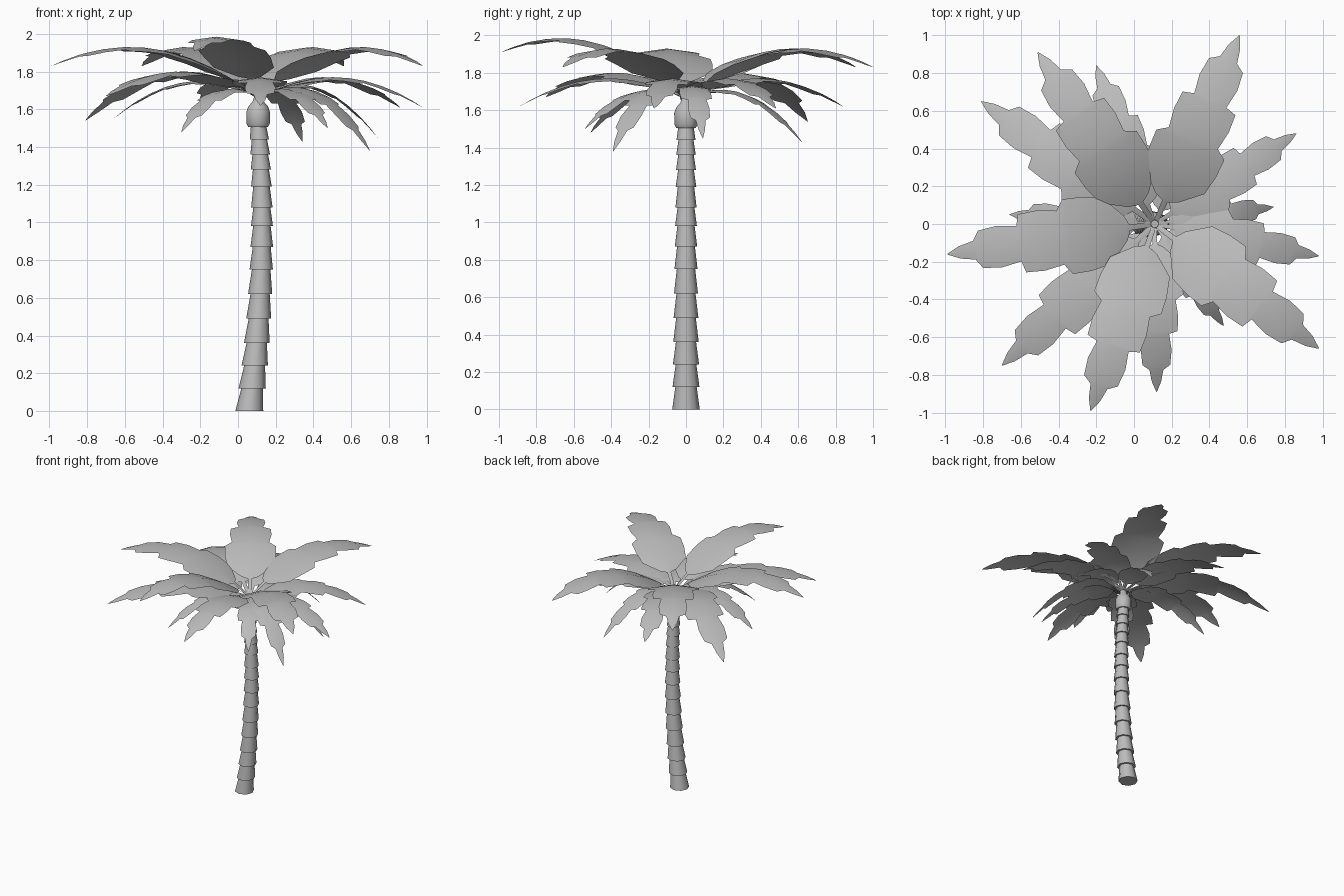
import bpy, bmesh, math
from mathutils import Vector

old = bpy.data.objects.get("Cube")
if old:
    bpy.data.objects.remove(old)

grey = bpy.data.materials.new("plain_grey")
grey.use_nodes = True
grey.diffuse_color = (0.5, 0.5, 0.5, 1)
grey.node_tree.nodes["Principled BSDF"].inputs["Base Color"].default_value = (0.5, 0.5, 0.5, 1)

HUB = Vector((0.11, 0, 1.66))


def finish(name, bm, angle):
    mesh = bpy.data.meshes.new(name)
    bm.to_mesh(mesh)
    bm.free()
    obj = bpy.data.objects.new(name, mesh)
    bpy.context.collection.objects.link(obj)
    mesh.materials.append(grey)
    bpy.ops.object.select_all(action="DESELECT")
    obj.select_set(True)
    bpy.context.view_layer.objects.active = obj
    bpy.ops.object.shade_smooth_by_angle(angle=math.radians(angle))
    return obj


def loft(bm, rings, sides, caps=True):
    """Skin circular rings given as (centre x, z, radius)."""
    loops = []
    for cx, z, r in rings:
        loops.append([bm.verts.new((cx + r * math.cos(math.tau * i / sides),
                                    r * math.sin(math.tau * i / sides), z))
                      for i in range(sides)])
    for lo, hi in zip(loops, loops[1:]):
        for i in range(sides):
            j = (i + 1) % sides
            bm.faces.new((lo[i], lo[j], hi[j], hi[i]))
    if caps:
        bm.faces.new(loops[0][::-1])
        bm.faces.new(loops[-1])


def trunk_x(z):
    """Gentle lean of the trunk."""
    return 0.06 + 0.135 * z - 0.068 * z * z


# Trunk: stacked skirts, wide at the bottom and narrow at the top
bm = bmesh.new()
levels = [0, .12, .24, .36, .49, .62, .75, .87, .98, 1.08, 1.19, 1.28, 1.36, 1.44, 1.52]
for lo, hi in zip(levels, levels[1:]):
    wide = 0.074 - 0.016 * lo
    loft(bm, [(trunk_x(lo), lo, wide), (trunk_x(hi), hi + 0.005, wide * 0.76)], 8)
finish("trunk", bm, 50)

# Rounded bulb at the head of the trunk
bm = bmesh.new()
loft(bm, [(.107, 1.505, .052), (.107, 1.525, .062), (.107, 1.585, .063),
          (.107, 1.615, .052), (.107, 1.64, .03), (.11, 1.68, .02)], 12)
finish("crown_bulb", bm, 50)

# Half outline of a frond: distance along and half width, per unit length
OUTLINE = [(0.0, .012), (.12, .014), (.14, .06), (.23, .16), (.33, .178), (.42, .18),
           (.455, .13), (.55, .145), (.64, .14), (.655, .085), (.75, .1), (.84, .09),
           (.87, .045), (.94, .03), (1.0, 0.002)]


def frond(name, tip, rise, width=1.0):
    """Arched leaf from the hub to the tip; rise is the arch height above the hub."""
    tip = Vector(tip)
    flat = Vector((tip.x - HUB.x, tip.y - HUB.y, 0))
    length = flat.length
    side = Vector((-flat.y, flat.x, 0)).normalized()
    drop = tip.z - HUB.z
    a = 2 * rise + 2 * math.sqrt(rise * rise - rise * drop)
    b = drop - a
    bm = bmesh.new()
    rows = []
    for t, w in OUTLINE:
        mid = HUB + flat * t + Vector((0, 0, a * t + b * t * t))
        half = w * length * (width if t > .13 else 1)
        # serrations sweep forward, blade sags slightly from the midrib
        edge = Vector((0, 0, -0.14 * half))
        rows.append([bm.verts.new(mid + side * half + edge), bm.verts.new(mid),
                     bm.verts.new(mid - side * half + edge)])
    for p, q in zip(rows, rows[1:]):
        for i in (0, 1):
            bm.faces.new((p[i], p[i + 1], q[i + 1], q[i]))
    bmesh.ops.recalc_face_normals(bm, faces=bm.faces)
    if sum(f.normal.z for f in bm.faces) < 0:
        bmesh.ops.reverse_faces(bm, faces=bm.faces)
    finish(name, bm, 40)


# Fronds in three tiers: tip position and arch height
tiers = {
    "upper_frond": [((.56, 1.0, 1.83), .27), ((-.51, .91, 1.83), .27),
                    ((-.99, -.16, 1.83), .27), ((-.23, -.99, 1.91), .325),
                    ((.98, -.66, 1.83), .27)],
    "middle_frond": [((-.81, .65, 1.54), .14), ((-.2, .84, 1.62), .11),
                     ((.86, .48, 1.61), .11), ((.98, -.17, 1.61), .11),
                     ((.12, -.89, 1.62), .11), ((-.7, -.75, 1.67), .14)],
    "lower_frond": [((.74, .09, 1.45), .07), ((.70, -.39, 1.38), .06),
                    ((.475, -.54, 1.5), .05), ((-.3, -.51, 1.48), .05),
                    ((-.66, .05, 1.55), .09), ((.34, .62, 1.43), .05)],
}
for tier, items in tiers.items():
    for n, (tip, rise) in enumerate(items, 1):
        frond(f"{tier}_{n}", tip, rise, 1.0 if tier == "upper_frond" else 0.92)
